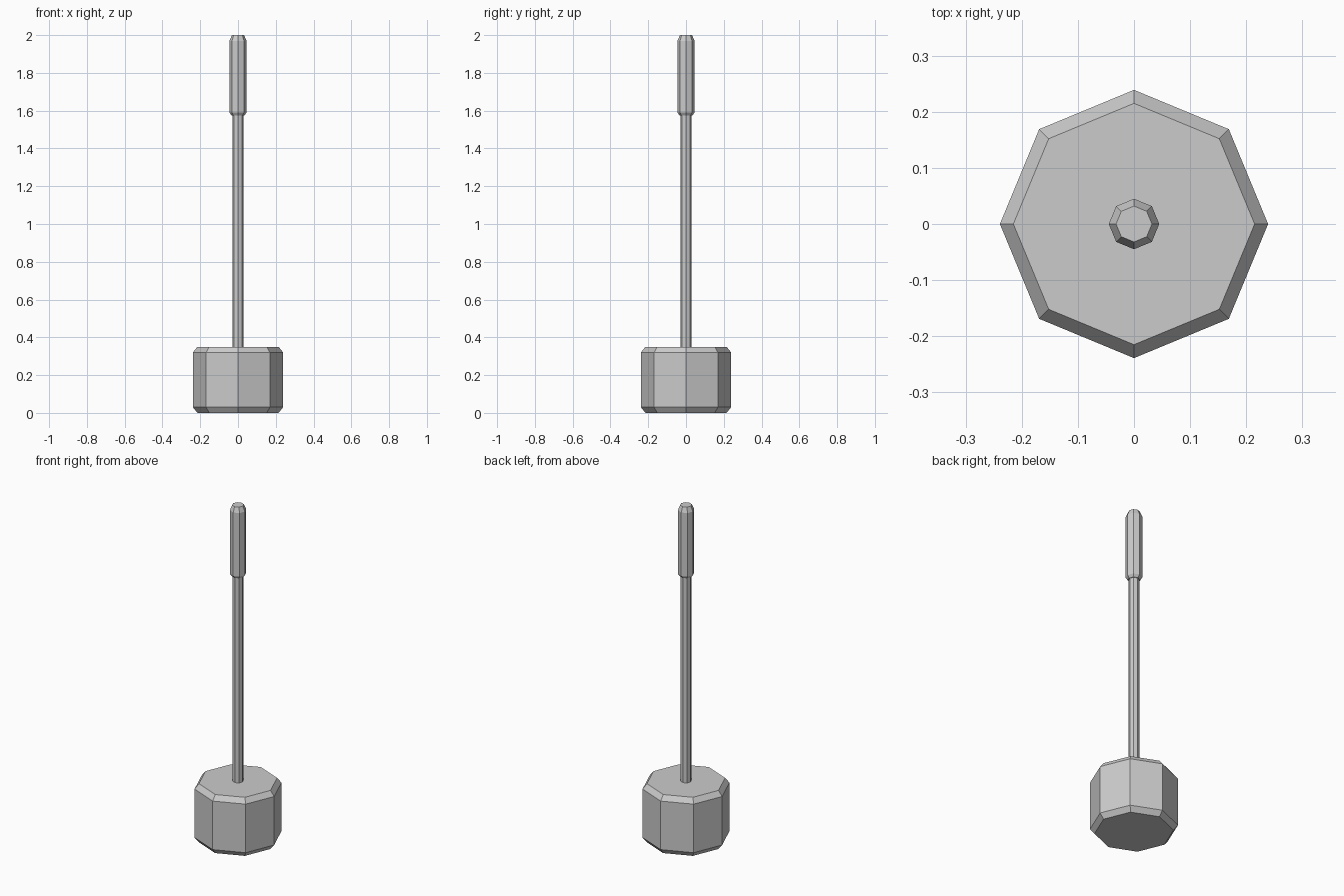
import bpy
from math import cos, sin, pi

if "Cube" in bpy.data.objects:
    bpy.data.objects.remove(bpy.data.objects["Cube"])

SIDES = 8


def lathe(name, profile):
    """Closed octagonal solid from (radius, z) rings, flat shaded."""
    verts = [(r * cos(2 * pi * i / SIDES), r * sin(2 * pi * i / SIDES), z)
             for r, z in profile for i in range(SIDES)]
    faces = [(k * SIDES + i, k * SIDES + (i + 1) % SIDES,
              (k + 1) * SIDES + (i + 1) % SIDES, (k + 1) * SIDES + i)
             for k in range(len(profile) - 1) for i in range(SIDES)]
    faces.append(tuple(reversed(range(SIDES))))
    faces.append(tuple(range(len(verts) - SIDES, len(verts))))
    mesh = bpy.data.meshes.new(name)
    mesh.from_pydata(verts, [], faces)
    obj = bpy.data.objects.new(name, mesh)
    bpy.context.collection.objects.link(obj)
    return obj


# Heavy head with chamfered rims
lathe("hammer_head", [(0.215, 0), (0.239, 0.03), (0.239, 0.32), (0.215, 0.35)])

# Thin shaft, seated on the head and running into the grip
lathe("shaft", [(0.029, 0.345), (0.029, 1.59)])

# Thicker grip with chamfered ends
lathe("grip", [(0.034, 1.575), (0.045, 1.59), (0.045, 1.97), (0.032, 2.0)])
